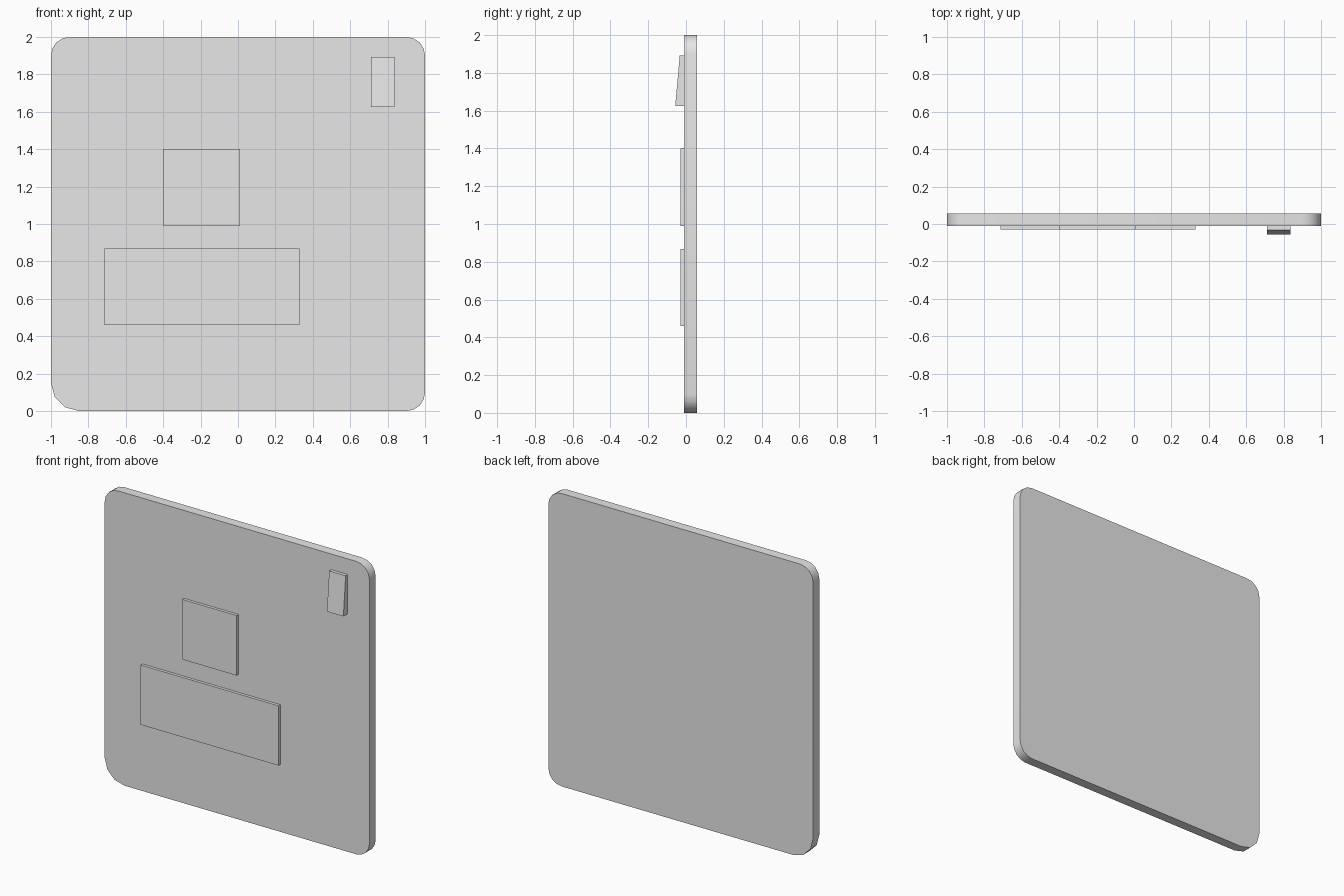
import bpy
import bmesh
from math import cos, sin, pi, radians

default = bpy.data.objects.get("Cube")
if default:
    bpy.data.objects.remove(default, do_unlink=True)

GREY = (0.8, 0.8, 0.8, 1)
grey = bpy.data.materials.new("light_grey")
grey.use_nodes = True
grey.diffuse_color = GREY
grey.node_tree.nodes["Principled BSDF"].inputs["Base Color"].default_value = GREY

FRONT, BACK = -0.01, 0.057   # faces of the panel
OVERLAP = 0.005              # depth that raised parts sink into the panel


def extrude(name, outline, direction):
    """Solid made by sweeping a closed outline along a direction."""
    bm = bmesh.new()
    face = bm.faces.new([bm.verts.new(p) for p in outline])
    swept = bmesh.ops.extrude_face_region(bm, geom=[face], use_keep_orig=True)
    verts = [v for v in swept["geom"] if isinstance(v, bmesh.types.BMVert)]
    bmesh.ops.translate(bm, verts=verts, vec=direction)
    bmesh.ops.recalc_face_normals(bm, faces=bm.faces)
    mesh = bpy.data.meshes.new(name)
    bm.to_mesh(mesh)
    bm.free()
    mesh.materials.append(grey)
    obj = bpy.data.objects.new(name, mesh)
    bpy.context.collection.objects.link(obj)
    return obj


def rounded_outline(corners):
    """Outline in the front plane; corners hold side signs, radius and steps."""
    points = []
    for i, (sx, sz, r, steps) in enumerate(corners):
        cx, cz = sx * (1 - r), 1 + sz * (1 - r)
        for k in range(steps + 1):
            a = pi / 2 * (i + k / steps)
            points.append((cx + r * cos(a), FRONT, cz + r * sin(a)))
    return points


# Panel with rounded corners, the lower right one larger
panel = extrude("panel", rounded_outline([
    (1, 1, 0.1, 4), (-1, 1, 0.1, 4), (-1, -1, 0.15, 3), (1, -1, 0.1, 4)]),
    (0, BACK - FRONT, 0))
bpy.ops.object.select_all(action="DESELECT")
bpy.context.view_layer.objects.active = panel
panel.select_set(True)
bpy.ops.object.shade_smooth_by_angle(angle=radians(40))


# Raised parts: x range, z range, and front depth at the bottom and the top
def raised(name, x0, x1, z0, z1, y_bottom, y_top):
    base = FRONT + OVERLAP
    side = [(x0, base, z0), (x0, y_bottom, z0), (x0, y_top, z1), (x0, base, z1)]
    return extrude(name, side, (x1 - x0, 0, 0))


raised("square_plate", -0.4, 0.01, 0.99, 1.4, -0.03, -0.03)
raised("wide_plate", -0.715, 0.328, 0.46, 0.868, -0.03, -0.03)
raised("switch_wedge", 0.712, 0.836, 1.625, 1.893, -0.057, -0.033)
